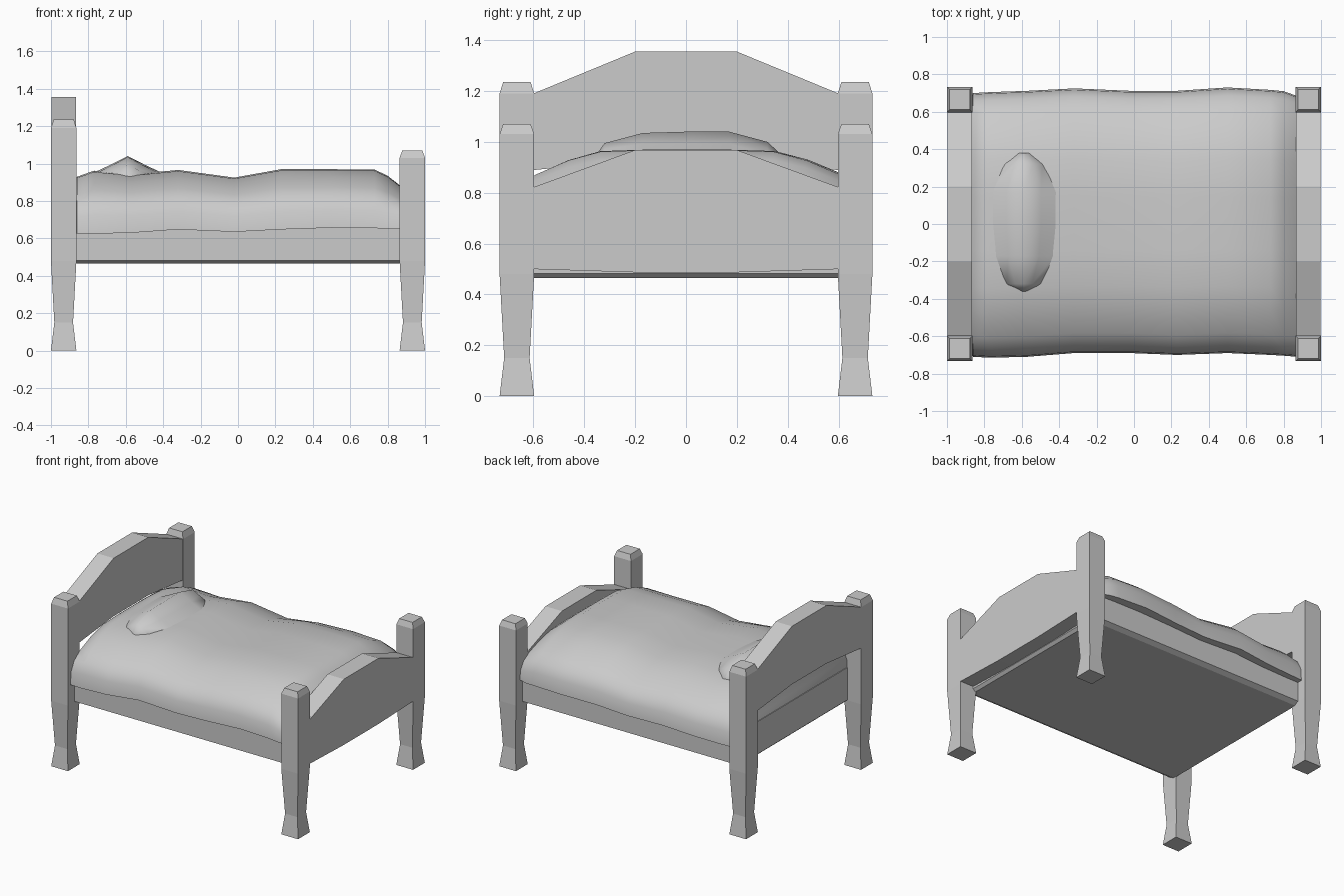
import bpy, math

if "Cube" in bpy.data.objects:
    bpy.data.objects.remove(bpy.data.objects["Cube"])


def add_mesh(name, verts, faces, smooth=None):
    me = bpy.data.meshes.new(name)
    me.from_pydata(verts, [], faces)
    ob = bpy.data.objects.new(name, me)
    bpy.context.collection.objects.link(ob)
    if smooth:
        me.shade_smooth()
        me.set_sharp_from_angle(angle=math.radians(smooth))
    return ob


def loft(name, rings, smooth=None):
    """Skin closed rings of equal length and cap both ends."""
    n = len(rings[0])
    verts = [p for r in rings for p in r]
    faces = [tuple(range(n))[::-1],
             tuple(range(len(verts) - n, len(verts)))]
    for i in range(len(rings) - 1):
        for j in range(n):
            k = (j + 1) % n
            faces.append((i * n + j, i * n + k, (i + 1) * n + k, (i + 1) * n + j))
    return add_mesh(name, verts, faces, smooth)


def rect(cx, cy, z, hx, hy):
    return [(cx - hx, cy - hy, z), (cx + hx, cy - hy, z),
            (cx + hx, cy + hy, z), (cx - hx, cy + hy, z)]


# Four square posts with flared feet and bevelled tops
for end, x, shoulder, top in (("head", -0.932, 1.19, 1.235), ("foot", 0.932, 1.03, 1.07)):
    for side, y in (("front", -0.665), ("back", 0.665)):
        prof = [(0, 0.068), (0.15, 0.05), (0.48, 0.068), (shoulder, 0.068), (top, 0.054)]
        loft(f"{end}_{side}_post", [rect(x, y, z, h, h) for z, h in prof])


# Arched boards between the posts: (y, z) upper and lower edges, mirrored
def board(name, x0, x1, upper, lower):
    def mirrored(pts):
        return [(-y, z) for y, z in pts] + [(y, z) for y, z in reversed(pts)]
    outline = mirrored(lower) + mirrored(upper)[::-1]
    loft(name, [[(x, y, z) for y, z in outline] for x in (x0, x1)])


board("headboard", -0.998, -0.867, [(0.61, 1.186), (0.2, 1.355)], [(0.61, 0.888), (0.2, 0.93)])
board("footboard", 0.865, 0.998, [(0.61, 0.818), (0.2, 0.968)], [(0.61, 0.50), (0.2, 0.487)])

# Bed frame with a chamfered underside
loft("bed_frame", [rect(0, 0, z, hx, hy) for z, hx, hy in
                   ((0.465, 0.87, 0.625), (0.483, 0.89, 0.66), (0.72, 0.89, 0.66))])

# Draped blanket: cross-section as (share of half width, share of height)
section = [(1, 0), (0.99, 0.3), (0.94, 0.52), (0.845, 0.69), (0.66, 0.87), (0.48, 0.98), (0.2, 1)]
# Stations: x, hem z, top z, front half width, back half width
stations = [(-0.885, 0.63, 0.87, 0.67, 0.66), (-0.86, 0.625, 0.93, 0.71, 0.70),
            (-0.77, 0.625, 0.962, 0.715, 0.705),
            (-0.57, 0.63, 0.942, 0.71, 0.712), (-0.32, 0.648, 0.966, 0.69, 0.725),
            (-0.02, 0.635, 0.925, 0.69, 0.712), (0.23, 0.648, 0.97, 0.70, 0.712),
            (0.50, 0.657, 0.97, 0.69, 0.73), (0.73, 0.655, 0.968, 0.70, 0.717),
            (0.80, 0.652, 0.935, 0.704, 0.71), (0.87, 0.65, 0.88, 0.71, 0.685)]
rings = []
for x, lo, hi, front, back in stations:
    ring = [(x, -front * t, lo + s * (hi - lo)) for t, s in section]
    ring += [(x, back * t, lo + s * (hi - lo)) for t, s in reversed(section)]
    rings.append(ring[::-1])
loft("blanket", rings, 50)

# Pillow bulge: peaked ridge running across the head end
rings = []
for y, half, peak in ((-0.36, 0.03, 0.94), (-0.32, 0.09, 0.995), (-0.17, 0.165, 1.035),
                      (0, 0.185, 1.04), (0.17, 0.185, 1.04), (0.32, 0.10, 1.0), (0.38, 0.03, 0.945)):
    edge = min(0.95, peak - 0.02)
    rings.append([(-0.59 + half * t, y, z) for t, z in
                  ((-1, 0.86), (1, 0.86), (1, edge), (0.5, edge + 0.48 * (peak - edge)),
                   (0, peak), (-0.5, edge + 0.48 * (peak - edge)), (-1, edge))][::-1])
loft("pillow", rings, 60)
